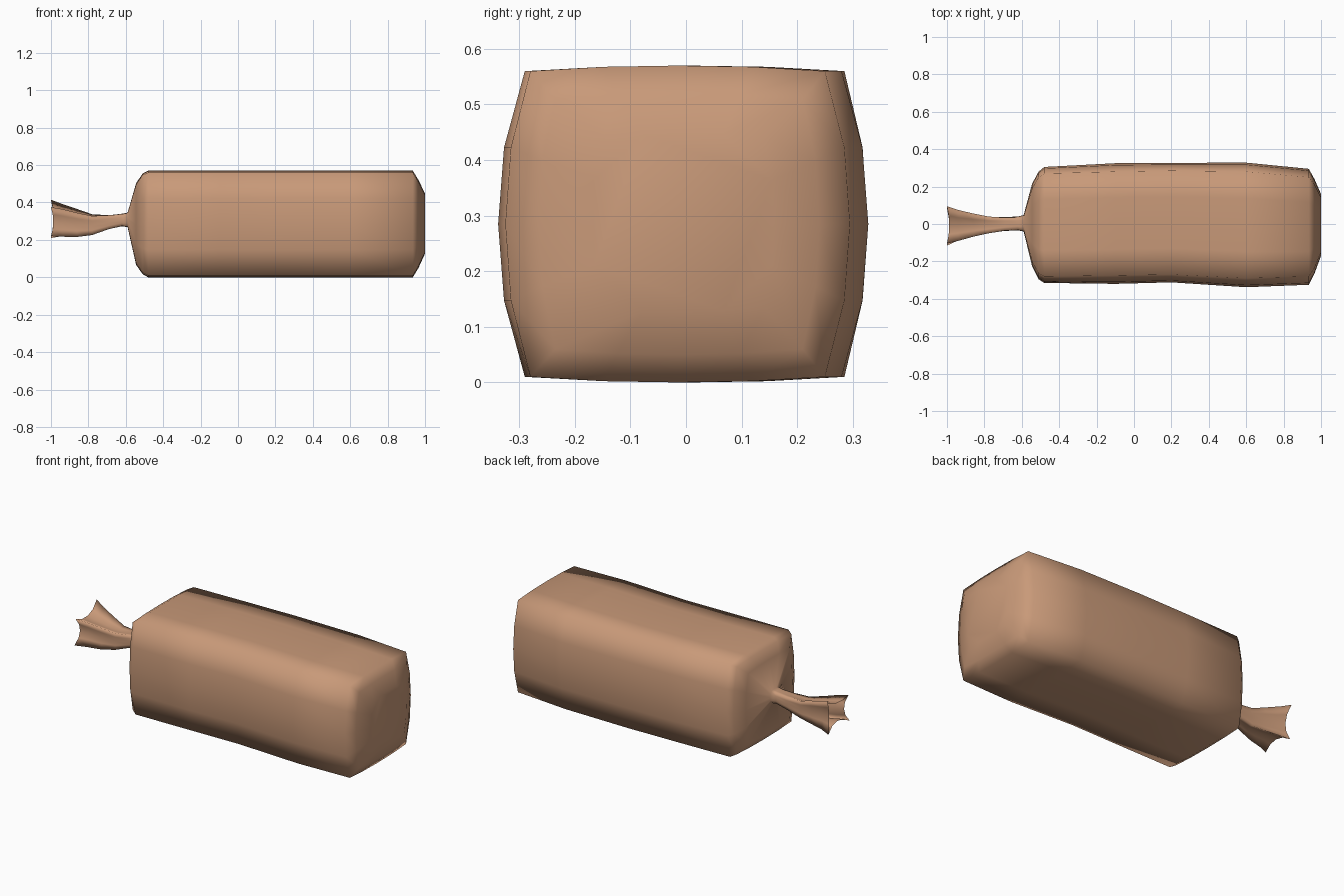
import bpy, bmesh

if "Cube" in bpy.data.objects:
    bpy.data.objects.remove(bpy.data.objects["Cube"])

# Every ring is a four-sided section with four segments per side.
# bulge > 0 swells the sides (loaf), bulge < 0 folds them in (twisted bag end).
PROFILE = (0.0, 0.78, 1.0, 0.78)


def ring(x, corners, bulge_y, bulge_z, lean=0.0):
    """corners: (y, z) as front-bottom, back-bottom, back-top, front-top."""
    pts = []
    out = ((0, -1), (1, 0), (0, 1), (-1, 0))
    for s in range(4):
        a, b = corners[s], corners[(s + 1) % 4]
        for k in range(4):
            t, f = k / 4, PROFILE[k]
            y = a[0] + (b[0] - a[0]) * t + out[s][0] * bulge_y * f
            z = a[1] + (b[1] - a[1]) * t + out[s][1] * bulge_z * f
            pts.append((x + lean * f, y, z))
    return pts


def box(y0, y1, z0, z1):
    return ((y0, z0), (y1, z0), (y1, z1), (y0, z1))


rings = [
    # flared open bag end
    ring(-1.0, ((-.115, .22), (.085, .21), (.095, .415), (-.105, .375)), -.03, -.035, .012),
    ring(-.94, ((-.088, .217), (.066, .22), (.075, .392), (-.09, .365)), -.02, -.03),
    ring(-.86, ((-.068, .216), (.05, .225), (.056, .365), (-.068, .345)), -.012, -.02),
    ring(-.78, ((-.046, .226), (.036, .232), (.04, .337), (-.05, .328)), -.004, -.008),
    ring(-.69, box(-.034, .034, .258, .332), .003, 0),
    # tied neck
    ring(-.62, box(-.028, .034, .275, .338), .006, .002),
    ring(-.59, box(-.03, .038, .272, .342), .01, .004),
    # shoulder of the loaf
    ring(-.545, box(-.20, .19, .075, .495), .025, .008),
    ring(-.51, box(-.265, .25, .025, .547), .03, .008),
    ring(-.48, box(-.28, .27, .01, .56), .035, .01),
    # loaf body
    ring(-.1, box(-.275, .28, .01, .56), .045, .01),
    ring(.2, box(-.27, .285, .01, .56), .042, .01),
    ring(.6, box(-.29, .28, .01, .56), .048, .01),
    ring(.935, box(-.28, .25, .01, .56), .045, .01),
    # rounded far end
    ring(.965, box(-.235, .21, .06, .51), .03, .01),
    ring(1.0, box(-.15, .14, .135, .44), .02, .008),
]

# Loft the rings; the bag end stays open, the far end is closed
bm = bmesh.new()
loops = [[bm.verts.new(p) for p in r] for r in rings]
for a, b in zip(loops, loops[1:]):
    for i in range(16):
        j = (i + 1) % 16
        bm.faces.new((a[i], b[i], b[j], a[j]))
bm.faces.new(loops[-1])
for f in bm.faces:
    f.smooth = True
bmesh.ops.recalc_face_normals(bm, faces=bm.faces)
# the far cap must face outward (+x)
cap = max(bm.faces, key=lambda f: f.calc_center_median().x)
if cap.normal.x < 0:
    bmesh.ops.reverse_faces(bm, faces=bm.faces)

mesh = bpy.data.meshes.new("bagged_loaf")
bm.to_mesh(mesh)
bm.free()
loaf = bpy.data.objects.new("bagged_loaf", mesh)
bpy.context.collection.objects.link(loaf)

# Bread-brown wrapper
mat = bpy.data.materials.new("wrapper_brown")
mat.diffuse_color = (0.58, 0.32, 0.19, 1)
mat.use_nodes = True
mat.node_tree.nodes["Principled BSDF"].inputs["Base Color"].default_value = mat.diffuse_color
mesh.materials.append(mat)
